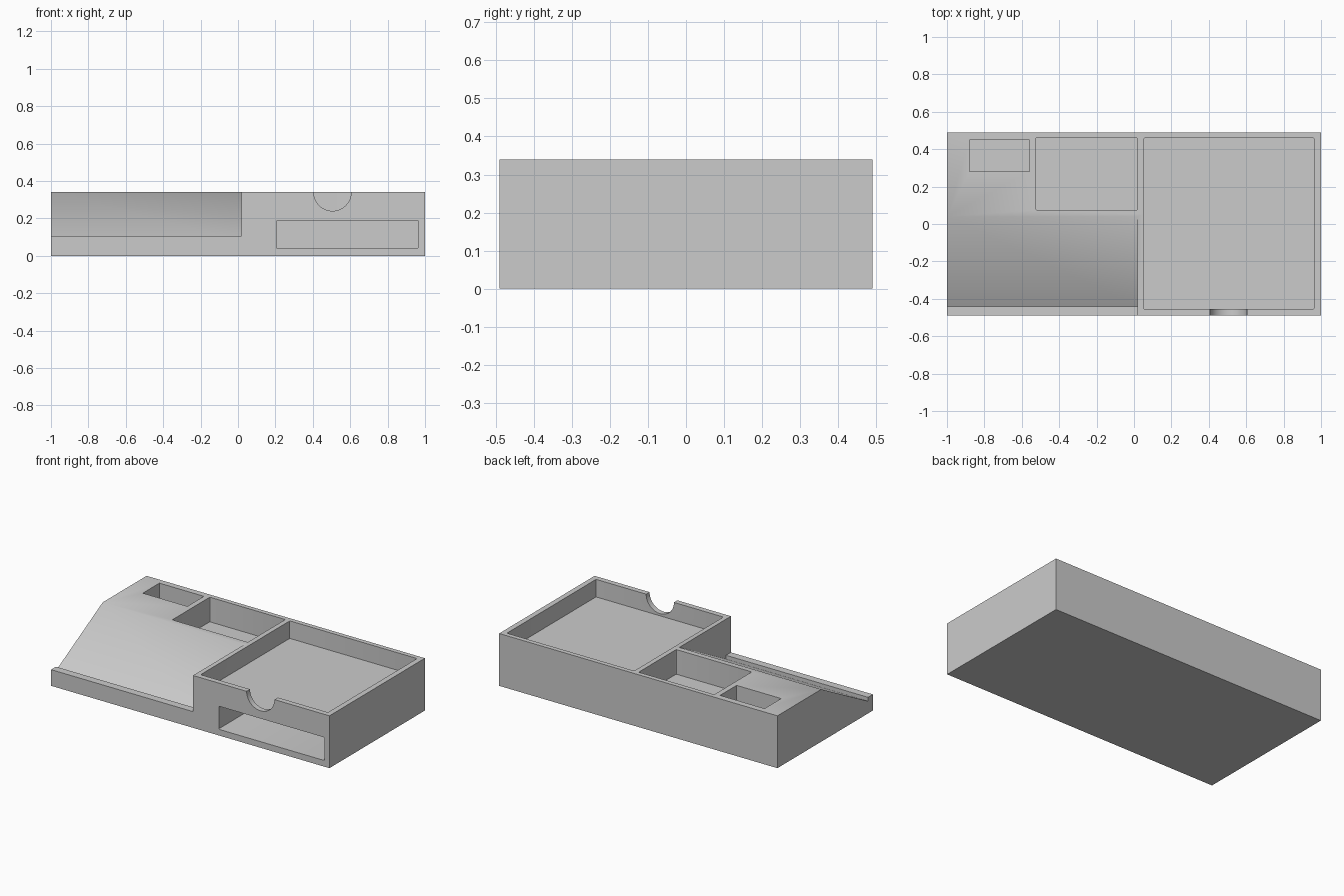
import bpy, bmesh, math
from mathutils import Vector

if "Cube" in bpy.data.objects:
    bpy.data.objects.remove(bpy.data.objects["Cube"])

grey = bpy.data.materials.new("mid grey")
grey.diffuse_color = (0.6, 0.6, 0.6, 1)
grey.use_nodes = True
grey.node_tree.nodes["Principled BSDF"].inputs["Base Color"].default_value = grey.diffuse_color


def prism(name, outline, axis, start, end):
    """Extrude a 2D outline along x (outline in y,z), y (x,z) or z (x,y)."""
    place = {'x': lambda a, b: (start, a, b),
             'y': lambda a, b: (a, start, b),
             'z': lambda a, b: (a, b, start)}[axis]
    bm = bmesh.new()
    face = bm.faces.new([bm.verts.new(place(a, b)) for a, b in outline])
    moved = bmesh.ops.extrude_face_region(bm, geom=[face])['geom']
    step = Vector([(end - start) if c == axis else 0 for c in 'xyz'])
    bmesh.ops.translate(bm, vec=step, verts=[v for v in moved if isinstance(v, bmesh.types.BMVert)])
    bmesh.ops.recalc_face_normals(bm, faces=bm.faces)
    mesh = bpy.data.meshes.new(name)
    bm.to_mesh(mesh)
    bm.free()
    mesh.materials.append(grey)
    obj = bpy.data.objects.new(name, mesh)
    bpy.context.collection.objects.link(obj)
    return obj


def rect(a0, a1, b0, b1, r=0.0):
    """Rectangle outline with optional small rounded corners."""
    if r == 0:
        return [(a0, b0), (a1, b0), (a1, b1), (a0, b1)]
    centres = [(a1 - r, b1 - r), (a0 + r, b1 - r), (a0 + r, b0 + r), (a1 - r, b0 + r)]
    return [(cx + r * math.cos(math.radians(90 * k + 30 * i)),
             cy + r * math.sin(math.radians(90 * k + 30 * i)))
            for k, (cx, cy) in enumerate(centres) for i in range(4)]


W, D, H = 1.0, 0.49, 0.34
ABOVE = 0.5

# solid block
tray = prism("desk_tray", rect(-W, W, -D, D), 'z', 0, H)

# sloped rest with a front lip
slope = (H - 0.08) / (0.04 + 0.44)
ramp = [(-0.6, 0.105), (-0.44, 0.105), (-0.44, 0.08),
        (0.04 + (ABOVE - H) / slope, ABOVE), (-0.6, ABOVE)]

# thumb notch in the front wall
notch = [(0.505 + 0.1 * math.cos(math.radians(a)), H + 0.1 * math.sin(math.radians(a)))
         for a in range(180, 361, 6)] + [(0.605, ABOVE), (0.405, ABOVE)]

cutters = [
    prism("ramp_cutter", ramp, 'x', -1.2, 0.02),
    prism("large_pocket_cutter", rect(0.05, 0.965, -0.455, 0.46, 0.01), 'z', 0.226, ABOVE),
    prism("middle_pocket_cutter", rect(-0.525, 0.018, 0.075, 0.46, 0.006), 'z', 0.18, ABOVE),
    prism("small_pocket_cutter", rect(-0.88, -0.56, 0.28, 0.45), 'z', 0.18, ABOVE),
    prism("front_slot_cutter", rect(0.205, 0.965, 0.04, 0.19, 0.008), 'y', -0.6, 0.46),
    prism("thumb_notch_cutter", notch, 'y', -0.6, -0.44),
]

bpy.context.view_layer.objects.active = tray
tray.select_set(True)
for cutter in cutters:
    mod = tray.modifiers.new(cutter.name, 'BOOLEAN')
    mod.operation, mod.solver, mod.object = 'DIFFERENCE', 'EXACT', cutter
    bpy.ops.object.modifier_apply(modifier=mod.name)
    bpy.data.objects.remove(cutter)

# soft fold between the slope and the top, sharp everywhere else
bpy.ops.object.shade_smooth_by_angle(angle=math.radians(30))
